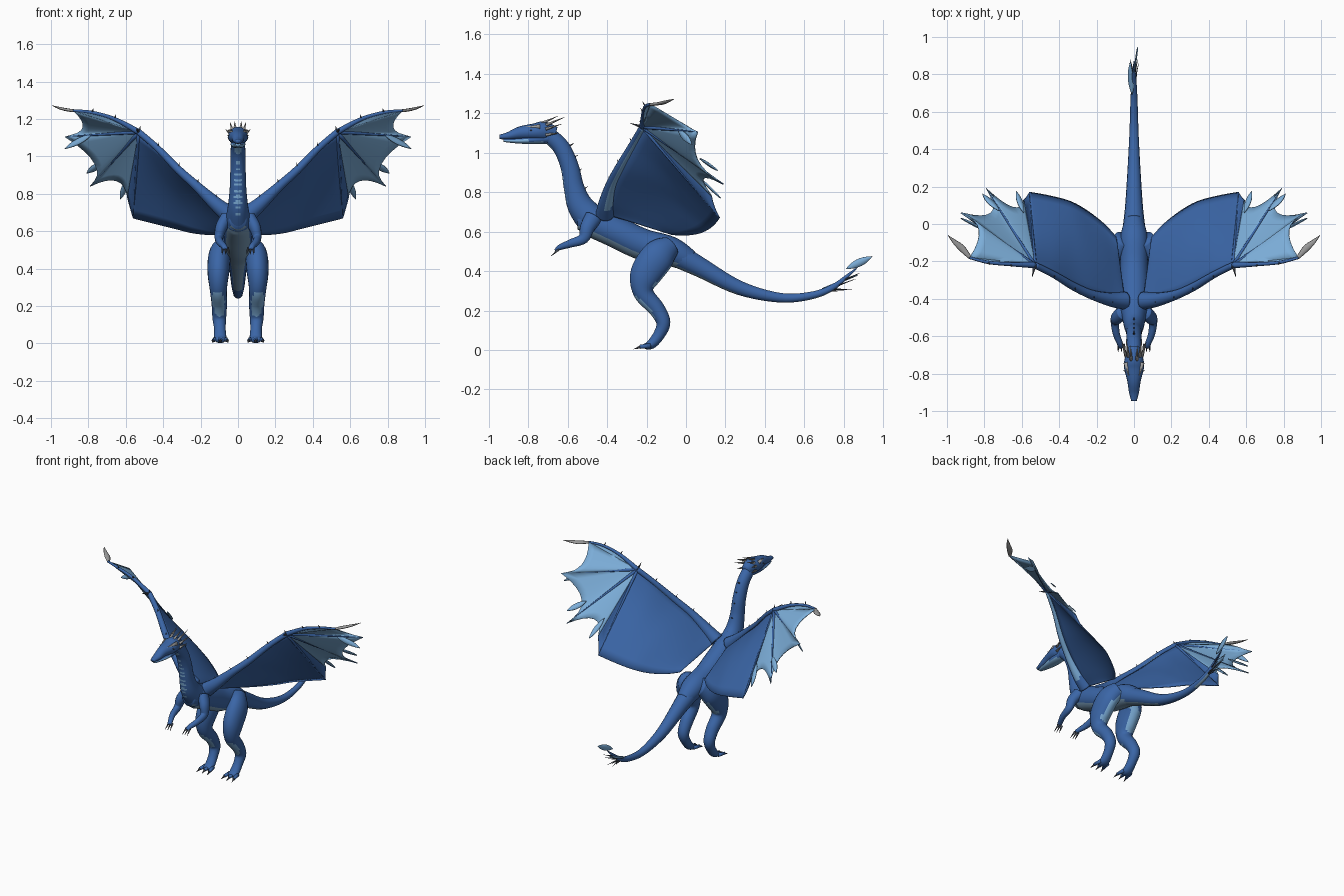
import bpy, bmesh, math
from mathutils import Vector

cube = bpy.data.objects.get("Cube")
if cube:
    bpy.data.objects.remove(cube)


def material(name, rgb):
    mat = bpy.data.materials.new(name)
    mat.use_nodes = True
    color = (*rgb, 1)
    mat.diffuse_color = color
    mat.node_tree.nodes["Principled BSDF"].inputs["Base Color"].default_value = color
    return mat


BLUE = material("scale blue", (.043, .132, .385))
PALE = material("pale blue", (.2, .42, .69))
BELLY = material("belly grey blue", (.19, .33, .48))
BONE = material("bone grey", (.34, .34, .34))
DARK = material("claw dark", (.06, .07, .09))
AXIS_X, AXIS_Y = Vector((1, 0, 0)), Vector((0, 1, 0))


def smooth_path(points, steps=6):
    """Catmull-Rom curve through points with any number of components."""
    ext = [points[0]] + list(points) + [points[-1]]
    out = []
    for a, b, c, d in zip(ext, ext[1:], ext[2:], ext[3:]):
        for k in range(steps):
            t = k / steps
            out.append([q + t / 2 * (r - p + t * (2*p - 5*q + 4*r - s + t * (3*(q - r) + s - p)))
                        for p, q, r, s in zip(a, b, c, d)])
    return out + [list(points[-1])]


def bezier(a, b, c, steps=8):
    a, b, c = Vector(a), Vector(b), Vector(c)
    return [a.lerp(b, k / steps).lerp(b.lerp(c, k / steps), k / steps) for k in range(steps + 1)]


def finish(name, bm, mats, rule=None, mirror=False, thickness=0):
    if not thickness:
        bmesh.ops.recalc_face_normals(bm, faces=bm.faces)
    bm.normal_update()
    for f in bm.faces:
        f.smooth = True
        if rule and rule(f.calc_center_median(), f.normal):
            f.material_index = 1
    mesh = bpy.data.meshes.new(name)
    bm.to_mesh(mesh)
    bm.free()
    for m in mats:
        mesh.materials.append(m)
    obj = bpy.data.objects.new(name, mesh)
    bpy.context.scene.collection.objects.link(obj)
    if thickness:
        solid = obj.modifiers.new("thickness", "SOLIDIFY")
        solid.thickness, solid.offset = thickness, 0
    if mirror:
        obj.modifiers.new("mirror", "MIRROR").use_mirror_merge = False


def tubes(name, paths, mats, rule=None, mirror=False, ref=AXIS_X, sides=14, steps=6):
    """Tapered tubes; each point is x, y, z, radius along ref, other radius."""
    bm = bmesh.new()
    for path in paths:
        pts = smooth_path([p if len(p) > 4 else (*p, p[3]) for p in path], steps)
        rings = []
        for i, p in enumerate(pts):
            tan = Vector(pts[min(i + 1, len(pts) - 1)][:3]) - Vector(pts[max(i - 1, 0)][:3])
            tan.normalize()
            u = (ref - tan * tan.dot(ref)).normalized()
            v = tan.cross(u)
            angles = [math.tau * k / sides for k in range(sides)]
            rings.append([bm.verts.new(Vector(p[:3]) + u * p[3] * math.cos(a) + v * p[4] * math.sin(a))
                          for a in angles])
        for r, s in zip(rings, rings[1:]):
            for k in range(sides):
                n = (k + 1) % sides
                bm.faces.new((r[k], r[n], s[n], s[k]))
        bm.faces.new(rings[0])
        bm.faces.new(rings[-1])
    finish(name, bm, mats, rule, mirror)


def spikes(name, pairs, mat, radius=.006, mirror=False, ref=AXIS_X):
    paths = [[(*a, radius), (*b, .0008)] for a, b in pairs]
    tubes(name, paths, [mat], mirror=mirror, ref=ref, sides=6, steps=1)


def sheet(name, edges, mat, rows=8, camber=Vector(), mirror=True):
    """Thin skin between pairs of edge curves, bowed along camber."""
    bm = bmesh.new()
    for one, two in edges:
        grid = []
        for i, (a, b) in enumerate(zip(one, two)):
            bow = math.sin(math.pi * i / (len(one) - 1))
            grid.append([bm.verts.new(Vector(a).lerp(Vector(b), j / rows)
                         + camber * bow * math.sin(math.pi * j / rows)) for j in range(rows + 1)])
        for r, s in zip(grid, grid[1:]):
            for j in range(rows):
                bm.faces.new((r[j], r[j + 1], s[j + 1], s[j]))
    bmesh.ops.remove_doubles(bm, verts=bm.verts, dist=.0002)
    finish(name, bm, [mat], mirror=mirror, thickness=.006)


def leaves(name, blades, mat, mirror=True):
    edges = []
    for base, tip, width in blades:
        mid = (Vector(base) + Vector(tip)) / 2
        edges.append((bezier(base, mid + Vector(width), tip), bezier(base, mid - Vector(width), tip)))
    sheet(name, edges, mat, rows=2, mirror=mirror)


# Body: torso, neck and tail
tubes("torso", [[(0, -.55, .66, .045, .05), (0, -.48, .655, .07, .08), (0, -.36, .6, .078, .08),
                 (0, -.22, .535, .075, .08), (0, -.08, .5, .075, .075), (0, .02, .45, .05, .055)]],
      [BLUE, BELLY], lambda c, n: n.z < -.5 and n.y < .2, sides=20)
tubes("neck", [[(0, -.47, .65, .07, .08), (0, -.535, .73, .055, .066), (0, -.567, .82, .045, .052),
                (0, -.59, .93, .041, .046), (0, -.635, 1.03, .039, .043), (0, -.71, 1.1, .038, .04)]],
      [BLUE, PALE], lambda c, n: n.z < -.6 or (n.y < -.88 and math.sin(c.z * 210) > .3), sides=24, steps=10)
tubes("tail", [[(0, -.1, .51, .072, .07), (0, .07, .42, .05, .052), (0, .27, .315, .036, .037),
                (0, .475, .265, .025, .025), (0, .63, .275, .02, .02), (0, .74, .315, .015, .016),
                (0, .83, .385, .007, .008), (0, .87, .42, .002, .002)]],
      [BLUE, BELLY], lambda c, n: n.z < -.72 and (c.y < .25 or c.y > .6))

# Tail tip blades and barbs
leaves("tail_blade", [((0, .81, .41), (.02, .945, .475), (0, -.025, .032)),
                      ((-.01, .69, .31), (-.02, .87, .38), (.035, 0, .005))], PALE, mirror=False)
spikes("tail_barbs", [((0, .73, .31), (.02, .84, .305)), ((0, .75, .32), (.025, .86, .36)),
                      ((0, .79, .35), (.02, .88, .39)), ((0, .71, .3), (.015, .8, .3))], DARK, mirror=True)

# Head
tubes("skull", [[(0, -.66, 1.095, .03, .035), (0, -.72, 1.108, .05, .05), (0, -.77, 1.105, .053, .043),
                 (0, -.84, 1.1, .036, .033), (0, -.9, 1.085, .027, .02), (0, -.945, 1.08, .015, .011)]],
      [BLUE], sides=16)
tubes("lower_jaw", [[(0, -.69, 1.075, .035, .03), (0, -.77, 1.065, .04, .022),
                     (0, -.85, 1.06, .03, .014), (0, -.925, 1.062, .015, .008)]],
      [BLUE, PALE], lambda c, n: n.z < -.75 or (n.z < .6 and c.y < -.8))
spikes("eyes", [((.03, -.785, 1.113), (.058, -.785, 1.113))], DARK, .011, True, AXIS_Y)
spikes("brow_ridges", [((.043, -.74, 1.132), (.022, -.83, 1.128))], BONE, .014, True)
spikes("horns", [((.03, -.71, 1.14), (.042, -.615, 1.18)), ((.042, -.71, 1.12), (.066, -.63, 1.145)),
                 ((.015, -.73, 1.15), (.018, -.65, 1.185)), ((.042, -.71, 1.09), (.055, -.64, 1.1))],
       BONE, .009, True)

# Back ridge
ridge = [(-.58, 1.05), (-.56, .99), (-.54, .92), (-.51, .83), (-.47, .75), (-.4, .7), (-.3, .655),
         (-.2, .61), (-.1, .57), (.03, .49), (.15, .42)]
spikes("back_ridge", [((0, y - .01, z - .015), (0, y + .012, z - .002)) for y, z in ridge], DARK)

# Hind legs, pale on the faces that point down
tubes("hind_legs", [[(.055, -.08, .525, .05, .055), (.095, -.14, .475, .06, .085),
                     (.105, -.205, .38, .058, .08), (.105, -.215, .29, .046, .052),
                     (.1, -.15, .21, .041, .042), (.1, -.115, .14, .037, .036),
                     (.097, -.135, .08, .031, .03), (.095, -.175, .03, .033, .025), (.095, -.21, .018, .03, .014)]],
      [BLUE, PALE], lambda c, n: n.z < -.45 and c.z > .13, mirror=True, sides=22)
toes = [-.028, 0, .028]
tubes("toes", [[(.095 + d, -.18, .022, .013), (.095 + d * 1.3, -.235, .016, .01)] for d in toes],
      [BLUE], mirror=True, sides=8, steps=2)
spikes("toe_claws", [((.095 + d * 1.3, -.23, .016), (.095 + d * 1.5, -.265, .004)) for d in toes],
       DARK, .009, True)

# Forelegs
tubes("forelegs", [[(.06, -.47, .67, .035, .045), (.09, -.5, .62, .032, .038), (.102, -.52, .565, .023, .028),
                    (.095, -.585, .54, .019, .021), (.075, -.64, .52, .016, .014), (.068, -.66, .505, .014, .008)]],
      [BLUE], mirror=True)
spikes("finger_claws", [((.068 + d, -.645, .51), (.066 + d * 1.5, -.685, .475)) for d in (-.013, 0, .013)],
       DARK, .008, True)

# Wing landmarks
wrist = (.53, -.22, 1.13)
corner = (.56, .17, .67)
strip = (.59, .13, .78)
tips = [strip, (.79, .19, .84), (.925, .06, 1.105), (.88, -.18, 1.245)]
dips = [(.65, .09, .87), (.765, .06, .96), (.83, -.03, 1.155)]
arm = [(.05, -.41, .69, .048), (.12, -.405, .747, .038), (.22, -.38, .84, .026), (.32, -.335, .93, .022),
       (.43, -.27, 1.043, .018), (*wrist, .017)]
hand = [(*wrist, .017), (.66, -.215, 1.2, .011), (.78, -.205, 1.235, .009), (*tips[-1], .007)]

# Wing bones
tubes("wing_arms", [arm], [BLUE, PALE], lambda c, n: n.z < -.4 and n.y > -.3 and c.x > .13, True, AXIS_Y)
tubes("wing_hands", [hand], [BLUE], mirror=True, ref=AXIS_Y, sides=10)
tubes("wing_fingers", [[(*wrist, .011), (*t, .002)] for t in (corner, tips[1], tips[2])],
      [BLUE], mirror=True, sides=8)
spikes("wrist_claws", [(wrist, (.545, -.285, 1.15))], DARK, .01, True)
spikes("wing_arm_spikes", [((x, y, z), (x - .008, y - .015, z + r + .014))
                           for x, y, z, r in arm[1:] + hand[1:3]], DARK, .007, True)
tubes("wing_tip_claws", [[(.878, -.178, 1.244, .01, .008), (.92, -.13, 1.25, .018, .008),
                          (.96, -.095, 1.26, .012, .006), (.995, -.06, 1.272, .001, .001)]],
      [BONE], mirror=True, ref=AXIS_Y, sides=8)

# Inner wing skin
lead = [p[:3] for p in smooth_path(arm)]
trail = smooth_path([(.095, -.07, .585), (.16, 0, .582), (.25, .07, .592),
                     (.34, .12, .615), (.45, .15, .642), corner])
sheet("inner_wing_skin", [(lead, trail)], BLUE, 10, Vector((-.015, .02, .03)))

# Outer wing skin with scalloped rim
hub = [wrist] * 9
sheet("wing_strip", [(hub, bezier(corner, (.575, .14, .72), strip))], BLUE)
fans = []
for a, b, dip in zip(tips, tips[1:], dips):
    control = Vector(dip) * 2 - (Vector(a) + Vector(b)) / 2
    fans.append((hub, bezier(a, control, b)))
bone_line = [Vector(p[:3]) for p in smooth_path(hand)]
chord = [Vector(wrist).lerp(Vector(tips[-1]), k / (len(bone_line) - 1)) for k in range(len(bone_line))]
sheet("outer_wing_skin", fans + [(bone_line, chord)], PALE)
leaves("wing_rim_lobes", [((.59, .06, .88), (.63, .175, .77), (.03, 0, .01)),
                          ((.78, -.04, 1.12), (.925, .03, 1.04), (.025, .025, .02)),
                          ((.72, .07, .97), (.81, .16, .91), (.03, -.01, .02))], PALE)
